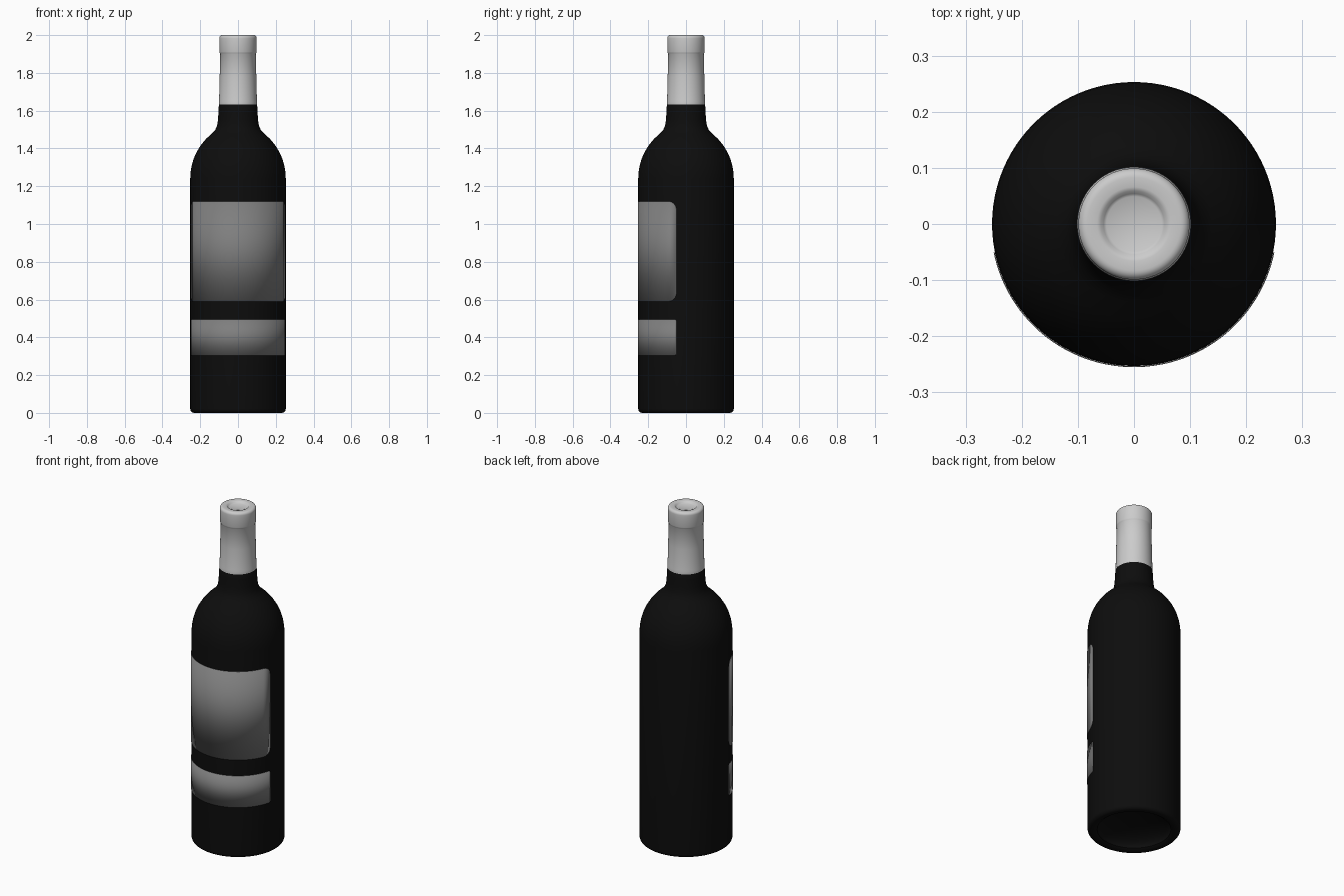
import bpy, bmesh
from math import sin, cos, pi, radians, sqrt

if "Cube" in bpy.data.objects:
    bpy.data.objects.remove(bpy.data.objects["Cube"], do_unlink=True)

SEGMENTS = 96
BODY_R = 0.253


def material(name, value):
    m = bpy.data.materials.new(name)
    m.use_nodes = True
    colour = (value, value, value, 1)
    m.diffuse_color = colour
    bsdf = m.node_tree.nodes["Principled BSDF"]
    bsdf.inputs["Base Color"].default_value = colour
    bsdf.inputs["Roughness"].default_value = 0.6
    return m


glass = material("black glass", 0.004)
paper = material("grey paper", 0.21)
foil = material("pale foil", 0.6)


def finish(bm, name, mat):
    mesh = bpy.data.meshes.new(name)
    bmesh.ops.recalc_face_normals(bm, faces=bm.faces)
    bm.to_mesh(mesh)
    bm.free()
    mesh.materials.append(mat)
    obj = bpy.data.objects.new(name, mesh)
    bpy.context.collection.objects.link(obj)
    bpy.ops.object.select_all(action="DESELECT")
    obj.select_set(True)
    bpy.context.view_layer.objects.active = obj
    bpy.ops.object.shade_smooth_by_angle(angle=radians(40))
    return obj


def arc(cx, cz, rx, rz, start, end, steps):
    """Points along an elliptical arc, angles in degrees."""
    angles = [radians(start + (end - start) * i / steps) for i in range(steps + 1)]
    return [(cx + rx * cos(a), cz + rz * sin(a)) for a in angles]


def lathe(name, profile, mat):
    """Spin a radius/height profile around the vertical axis."""
    bm = bmesh.new()
    verts = [bm.verts.new((r, 0, z)) for r, z in profile]
    edges = [bm.edges.new(pair) for pair in zip(verts, verts[1:])]
    bmesh.ops.spin(bm, geom=verts + edges, cent=(0, 0, 0), axis=(0, 0, 1),
                   angle=2 * pi, steps=SEGMENTS, use_duplicate=False)
    bmesh.ops.remove_doubles(bm, verts=bm.verts, dist=0.00005)
    return finish(bm, name, mat)


# Bottle: hollow punt, rounded heel, straight body, domed shoulder, neck
punt = arc(0, 0.01, 0.2, 0.07, 90, 0, 12)
heel = arc(BODY_R - 0.022, 0.022, 0.022, 0.022, -90, 0, 6)
shoulder = [(BODY_R, 1.24), (0.251, 1.275), (0.245, 1.31), (0.234, 1.348),
            (0.217, 1.385), (0.195, 1.42), (0.168, 1.452), (0.138, 1.479),
            (0.121, 1.497), (0.111, 1.52), (0.106, 1.55), (0.103, 1.6)]
neck_top = [(0.101, 1.64), (0.09, 1.66), (0.085, 1.95), (0, 1.95)]
lathe("bottle", punt + [(0.215, 0)] + heel + shoulder + neck_top, glass)

# Foil capsule: sleeve, lip ring and dished top
sleeve = [(0.096, 1.632), (0.1015, 1.632), (0.1015, 1.648), (0.1, 1.655),
          (0.097, 1.78), (0.094, 1.9)]
lip = [(0.097, 1.905), (0.099, 1.912), (0.099, 1.97)]
rim = arc(0.083, 1.984, 0.016, 0.016, 0, 90, 6)
dish = [(0.066, 2.0), (0.059, 1.998), (0.054, 1.991), (0.049, 1.988), (0, 1.988)]
lathe("capsule", sleeve + lip + rim + dish, foil)


def label(name, bottom, top, corner, half_angle=78.5):
    """Thin curved sheet with rounded corners wrapped on the front."""
    half = radians(half_angle) * BODY_R
    side = [half - corner * (1 - sin(radians(15 * i))) for i in range(7)]
    middle = [(half - corner) * i / 20 for i in range(-19, 20)]
    bm = bmesh.new()
    columns = []
    for s in [-s for s in reversed(side)] + middle + side:
        over = max(0, abs(s) - (half - corner))
        cut = corner - sqrt(max(0, corner ** 2 - over ** 2))
        a, r = s / BODY_R, BODY_R + 0.0012
        columns.append([bm.verts.new((r * sin(a), -r * cos(a), z))
                        for z in (bottom + cut, top - cut)])
    for a, b in zip(columns, columns[1:]):
        bm.faces.new((a[0], b[0], b[1], a[1]))
    obj = finish(bm, name, paper)
    thick = obj.modifiers.new("thickness", "SOLIDIFY")
    thick.thickness = 0.002
    thick.offset = 0
    return obj


label("main_label", 0.59, 1.12, 0.045)
label("lower_label", 0.305, 0.495, 0.01)
